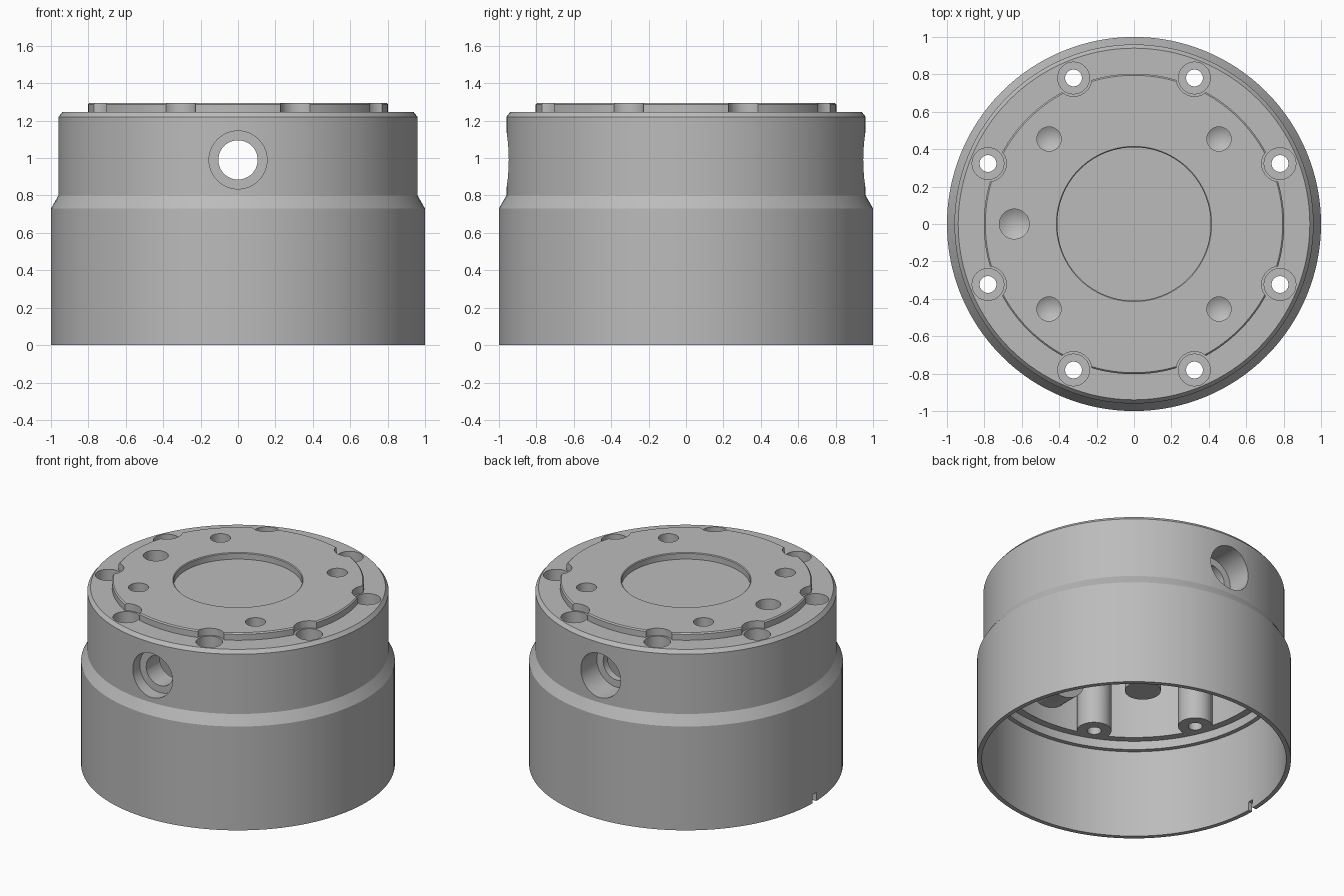
import bpy, bmesh
from math import pi, sin, cos, radians
from mathutils import Matrix, Vector

old = bpy.data.objects.get("Cube")
if old:
    bpy.data.objects.remove(old, do_unlink=True)

grey = bpy.data.materials.new("machined grey")
grey.use_nodes = True
colour = (0.5, 0.5, 0.5, 1)
grey.diffuse_color = colour
grey.node_tree.nodes["Principled BSDF"].inputs["Base Color"].default_value = colour


def lathe(bm, profile, place=Matrix(), sides=32, closed=False):
    """Turn an (r, z) profile around z, then move it into place."""
    verts = [bm.verts.new((r, 0, z)) for r, z in profile]
    pairs = list(zip(verts, verts[1:])) + ([(verts[-1], verts[0])] if closed else [])
    edges = [bm.edges.new(p) for p in pairs]
    before = set(bm.verts) - set(verts)
    bmesh.ops.spin(bm, geom=verts + edges, cent=(0, 0, 0), axis=(0, 0, 1),
                   angle=2 * pi, steps=sides, use_merge=True)
    new = [v for v in bm.verts if v not in before]
    bmesh.ops.remove_doubles(bm, verts=new, dist=1e-5)
    new = [v for v in bm.verts if v not in before]
    bmesh.ops.transform(bm, matrix=place, verts=new)


def rod(r, low, high):
    return [(0, low), (r, low), (r, high), (0, high)]


def finish(bm, name):
    bmesh.ops.recalc_face_normals(bm, faces=bm.faces)
    mesh = bpy.data.meshes.new(name)
    bm.to_mesh(mesh)
    bm.free()
    mesh.materials.append(grey)
    obj = bpy.data.objects.new(name, mesh)
    bpy.context.collection.objects.link(obj)
    return obj


def combine(target, bm, operation, name):
    """Apply a boolean with a temporary tool object."""
    tool = finish(bm, name)
    tool.hide_render = True
    mod = target.modifiers.new(name, 'BOOLEAN')
    mod.operation, mod.solver, mod.object = operation, 'EXACT', tool
    bpy.context.view_layer.objects.active = target
    bpy.ops.object.modifier_apply(modifier=mod.name)
    bpy.data.objects.remove(tool, do_unlink=True)


def polar(r, degrees):
    a = radians(degrees)
    return Matrix.Translation((r * cos(a), r * sin(a), 0))


screws = [polar(0.845, 22.5 + 45 * i) for i in range(8)]
pins = [(polar(0.643, 45 + 90 * i), 0.065) for i in range(4)] + [(polar(0.64, 180), 0.08)]
# Local z points outward through the front and back walls
ports = [(Matrix.Translation((0, 0, 0.99)) @ Matrix.Rotation(s * pi / 2, 4, 'X'), step)
         for s, step in ((1, 0.87), (-1, 0.77))]

# Housing shell: stepped skirt, raised cap with recess, hollow underside
bm = bmesh.new()
lathe(bm, [(0, 1.25), (0.41, 1.25), (0.41, 1.29), (0.415, 1.295),
           (0.795, 1.295), (0.803, 1.287), (0.803, 1.245), (0.94, 1.245),
           (0.96, 1.22), (0.96, 0.8), (1, 0.73), (1, 0), (0.97, 0),
           (0.97, 0.62), (0.94, 0.62), (0.94, 0.68), (0.89, 0.68),
           (0.89, 1.13), (0, 1.13)], sides=128)
housing = finish(bm, "housing")

# Inner bosses around screws, pins and side ports
bm = bmesh.new()
for place in screws:
    lathe(bm, rod(0.11, 0.68, 1.18), place)
combine(housing, bm, 'UNION', "screw_bosses")
bm = bmesh.new()
for place, r in pins:
    lathe(bm, rod(r + 0.05, 0.88, 1.2), place)
combine(housing, bm, 'UNION', "pin_bosses")
bm = bmesh.new()
for place, step in ports:
    lathe(bm, rod(0.2, 0.72, 0.925), place, 48)
combine(housing, bm, 'UNION', "port_bosses")

# Screw holes: cap notch, counterbore and through drill
bm = bmesh.new()
for place in screws:
    lathe(bm, [(0, 0.5), (0.045, 0.5), (0.045, 1.1), (0.085, 1.1),
               (0.085, 1.245), (0.098, 1.245), (0.098, 1.4), (0, 1.4)], place)
combine(housing, bm, 'DIFFERENCE', "screw_holes")

# Blind pin holes with drilled cone ends
bm = bmesh.new()
for place, r in pins:
    lathe(bm, [(0, 1.0 - r * 0.6), (r, 1.0), (r, 1.4), (0, 1.4)], place)
combine(housing, bm, 'DIFFERENCE', "pin_holes")

# Stepped ports through the front and back walls
bm = bmesh.new()
for place, step in ports:
    lathe(bm, [(0, 0.6), (0.105, 0.6), (0.105, step), (0.155, step),
               (0.155, 1.1), (0, 1.1)], place, 48)
combine(housing, bm, 'DIFFERENCE', "side_ports")

# Locating notch in the bottom rim
bm = bmesh.new()
bmesh.ops.create_cube(bm, size=1, matrix=Matrix.Translation((-1, 0, 0))
                      @ Matrix.Diagonal((0.2, 0.04, 0.12, 1)))
combine(housing, bm, 'DIFFERENCE', "rim_notch")

# Smooth round walls, sharp machined edges
bpy.ops.object.select_all(action='DESELECT')
housing.select_set(True)
bpy.context.view_layer.objects.active = housing
bpy.ops.object.shade_smooth_by_angle(angle=radians(25))
